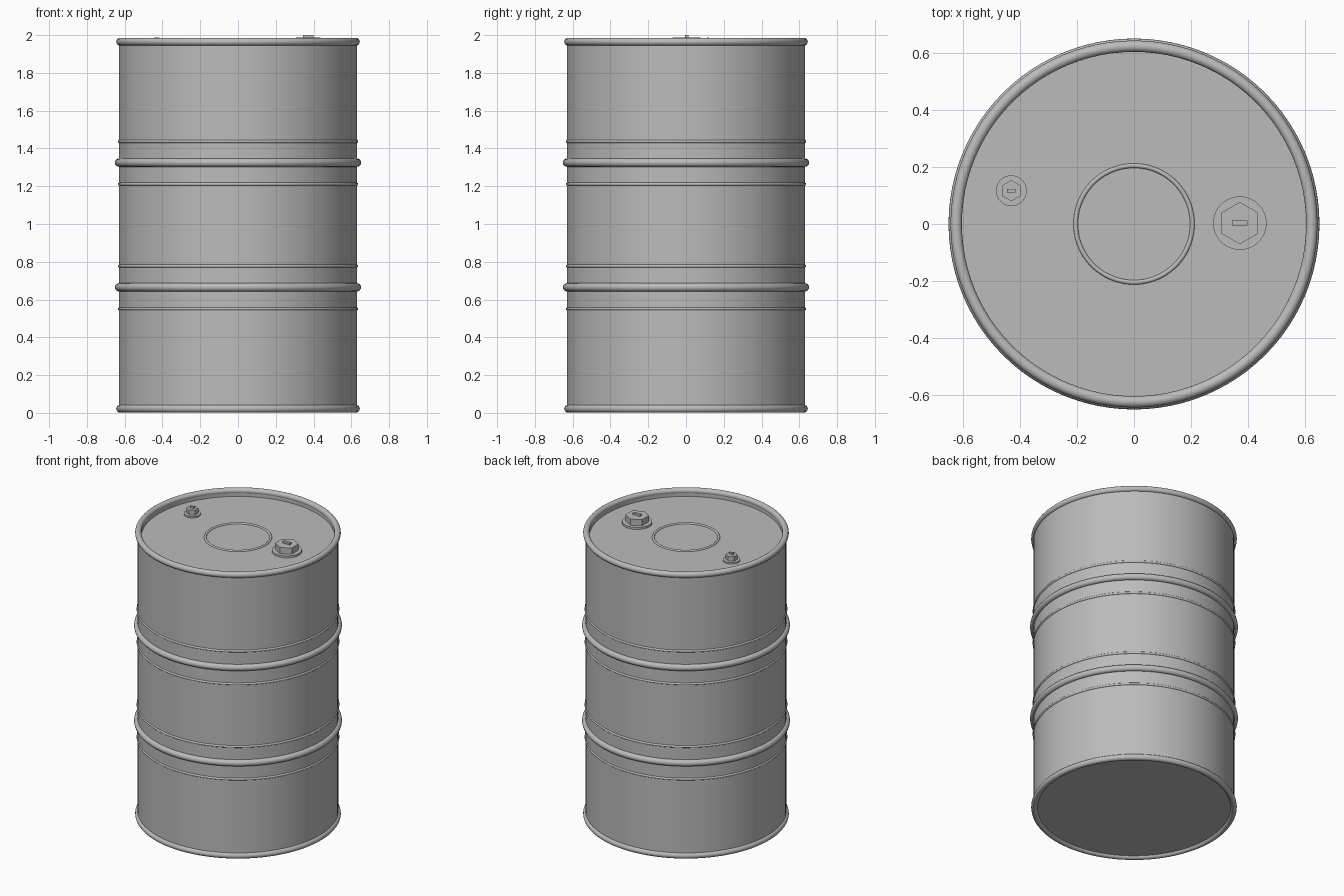
import bpy, bmesh, math

if "Cube" in bpy.data.objects:
    bpy.data.objects.remove(bpy.data.objects["Cube"])

SEG = 96
R = 0.63          # shell radius
LID = 1.932       # recessed lid height

steel = bpy.data.materials.new("grey_steel")
steel.diffuse_color = (0.5, 0.5, 0.5, 1)
steel.use_nodes = True
steel.node_tree.nodes["Principled BSDF"].inputs["Base Color"].default_value = steel.diffuse_color


def finish(ob, name, smooth=True):
    ob.name = name
    ob.data.materials.append(steel)
    if smooth:
        bpy.ops.object.select_all(action='DESELECT')
        ob.select_set(True)
        bpy.context.view_layer.objects.active = ob
        bpy.ops.object.shade_smooth_by_angle(angle=math.radians(35))
    return ob


def lathe(name, profile):
    """Spin an (r, z) profile that starts and ends on the axis."""
    bm = bmesh.new()
    vs = [bm.verts.new((r, 0, z)) for r, z in profile]
    es = [bm.edges.new(p) for p in zip(vs, vs[1:])]
    bmesh.ops.spin(bm, geom=vs + es, cent=(0, 0, 0), axis=(0, 0, 1),
                   angle=2 * math.pi, steps=SEG, use_duplicate=False)
    bmesh.ops.remove_doubles(bm, verts=bm.verts, dist=1e-5)
    bmesh.ops.recalc_face_normals(bm, faces=bm.faces)
    me = bpy.data.meshes.new(name)
    bm.to_mesh(me)
    bm.free()
    ob = bpy.data.objects.new(name, me)
    bpy.context.collection.objects.link(ob)
    return finish(ob, name)


def ring(name, z, major, minor):
    bpy.ops.mesh.primitive_torus_add(location=(0, 0, z), major_radius=major, minor_radius=minor,
                                     major_segments=SEG, minor_segments=16)
    return finish(bpy.context.object, name)


def prism(name, x, y, z0, z1, r, sides):
    bpy.ops.mesh.primitive_cylinder_add(vertices=sides, radius=r, depth=z1 - z0,
                                        location=(x, y, (z0 + z1) / 2))
    return finish(bpy.context.object, name, sides > 6)


def plug(name, x, y, flange, hexr, bar, z):
    """Flange disc, hex head and raised grip bar; z lists their top heights."""
    prism(name + "_flange", x, y, LID - 0.01, z[0], flange, 48)
    prism(name + "_hex_head", x, y, LID, z[1], hexr, 6)
    bpy.ops.mesh.primitive_cube_add(size=1, location=(x, y, (z[1] + z[2]) / 2))
    ob = bpy.context.object
    ob.scale = (bar[0], bar[1], z[2] - z[1])
    finish(ob, name + "_grip_bar", False)


# Shell with recessed lid and base
lathe("drum_shell", [(0, 0.018), (R, 0.018), (R, 1.965), (0.608, 1.965), (0.608, LID), (0, LID)])

# Rolled end rims
ring("bottom_rim", 0.022, 0.625, 0.02)
ring("top_rim", 1.965, 0.625, 0.02)

# Rolling hoops, each flanked by two thin beads
for label, z in (("lower", 0.665), ("upper", 1.325)):
    ring(label + "_hoop", z, 0.63, 0.022)
    for side, dz in (("under", -0.114), ("over", 0.112)):
        ring(f"{label}_bead_{side}", z + dz, 0.628, 0.008)

# Raised ring on the lid
ring("lid_ring", LID, 0.205, 0.008)

# Filler plugs
plug("large_plug", 0.372, 0.003, 0.094, 0.074, (0.055, 0.018), (1.946, 1.988, 2.0))
plug("small_plug", -0.431, 0.117, 0.054, 0.037, (0.03, 0.012), (1.942, 1.975, 1.988))
